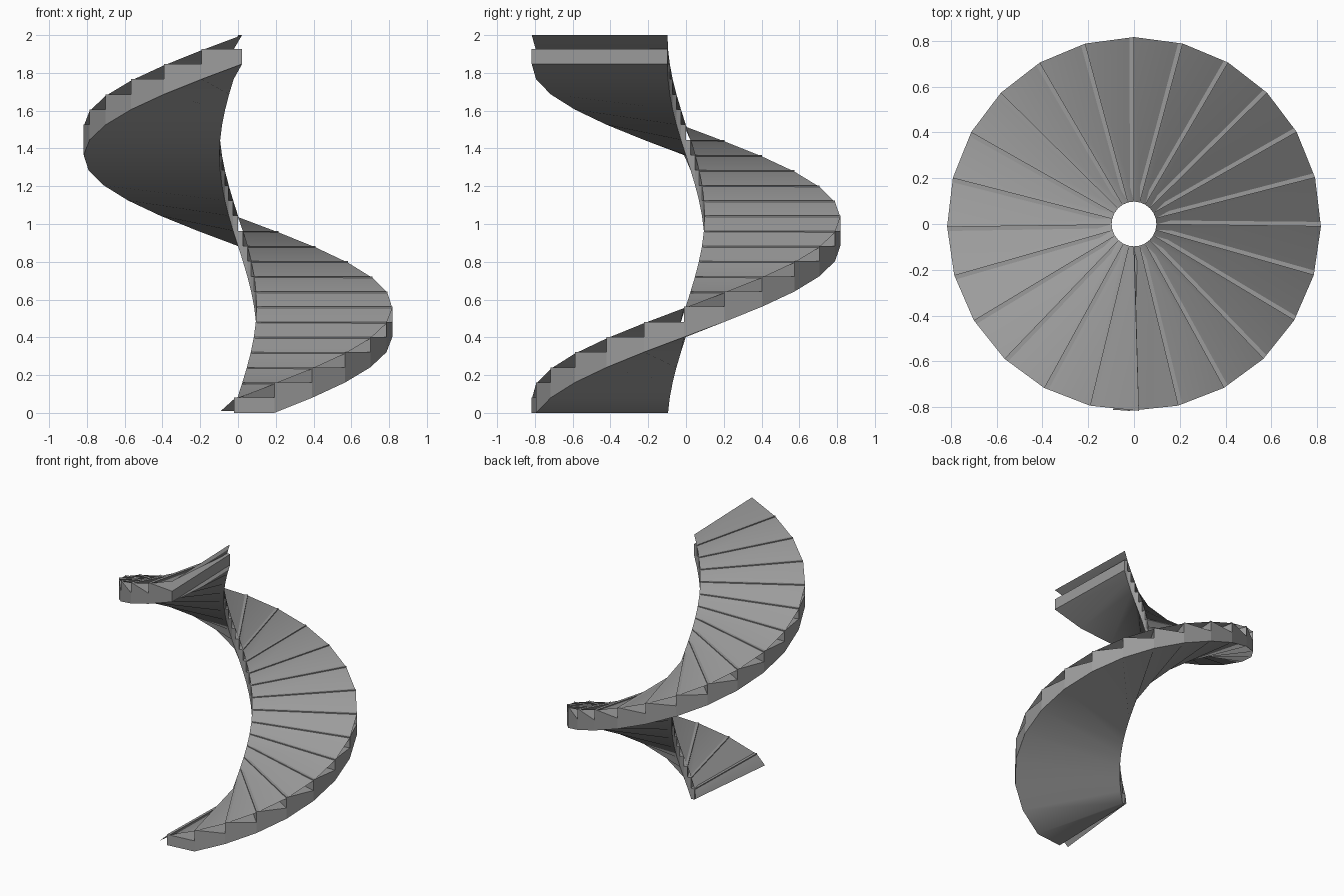
import bpy, bmesh
from math import sin, cos, radians

if "Cube" in bpy.data.objects:
    bpy.data.objects.remove(bpy.data.objects["Cube"])

STEPS = 24
RISE = 0.0803
R_IN, R_OUT = 0.098, 0.817
START, TURN = -91.5, 363 / STEPS

grey = bpy.data.materials.new("dark_grey")
grey.diffuse_color = (0.33, 0.33, 0.33, 1)
grey.use_nodes = True
grey.node_tree.nodes["Principled BSDF"].inputs["Base Color"].default_value = grey.diffuse_color


def angle(k):
    return START + TURN * k


def pair(bm, deg, z, skew=0):
    """Inner and outer vertex on one radial line; skew turns the inner one back."""
    spots = ((R_IN, radians(deg - skew)), (R_OUT, radians(deg)))
    return [bm.verts.new((r * cos(a), r * sin(a), z)) for r, a in spots]


def finish(bm, name, smooth):
    mesh = bpy.data.meshes.new(name)
    bm.to_mesh(mesh)
    bm.free()
    mesh.materials.append(grey)
    ob = bpy.data.objects.new(name, mesh)
    bpy.context.collection.objects.link(ob)
    bpy.ops.object.select_all(action='DESELECT')
    ob.select_set(True)
    bpy.context.view_layer.objects.active = ob
    bpy.ops.object.shade_smooth_by_angle(angle=radians(smooth))
    return ob


# Stair body: treads, risers, side walls and a sloping soffit
bm = bmesh.new()
soffit = [pair(bm, angle(k), max(0, k - 1) * RISE) for k in range(STEPS + 1)]
foot = soffit[0]
for k in range(STEPS):
    b0, b1 = soffit[k], soffit[k + 1]
    t0 = pair(bm, angle(k), (k + 1) * RISE)
    t1 = pair(bm, angle(k + 1), (k + 1) * RISE)
    bm.faces.new((t0[0], t0[1], t1[1], t1[0]))          # tread
    bm.faces.new((foot[0], foot[1], t0[1], t0[0]))      # riser
    bm.faces.new((b0[0], b1[0], b1[1], b0[1]))          # soffit
    bm.faces.new((b0[1], b1[1], t1[1], t0[1]))          # outer wall
    bm.faces.new((b1[0], b0[0], t0[0], t1[0]))          # inner wall
    foot = t1
bm.faces.new((soffit[-1][1], soffit[-1][0], foot[0], foot[1]))
finish(bm, "spiral_stair_steps", 50)

# Thin ramp sheet running just below the step noses, with a short lead-in
bm = bmesh.new()
rows = [pair(bm, -96.4, 0.01, 1.5)]
rows += [pair(bm, angle(k), (k + 1) * RISE - 0.0075, 1.5) for k in range(STEPS + 1)]
for a, b in zip(rows, rows[1:]):
    bm.faces.new((a[0], a[1], b[1], b[0]))
finish(bm, "ramp_sheet", 50)
